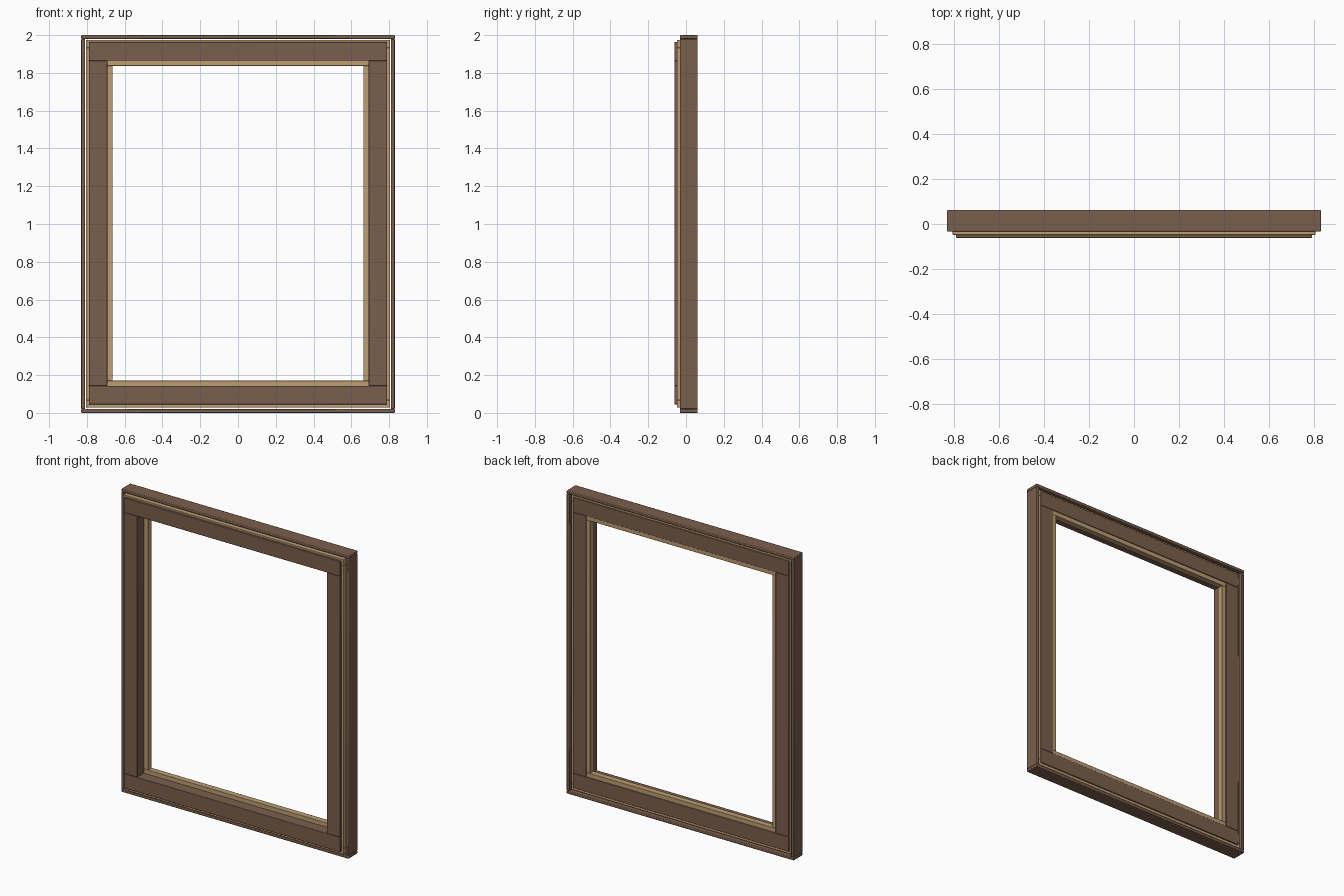
import bpy

cube = bpy.data.objects.get("Cube")
if cube:
    bpy.data.objects.remove(cube, do_unlink=True)


def make_material(name, colour):
    mat = bpy.data.materials.new(name)
    mat.use_nodes = True
    mat.diffuse_color = colour
    mat.node_tree.nodes["Principled BSDF"].inputs["Base Color"].default_value = colour
    return mat


BROWN = make_material("dark_brown_wood", (0.195, 0.114, 0.074, 1))
TAN = make_material("light_tan_wood", (0.515, 0.342, 0.171, 1))


def bar(name, x, y, z, mat, bevel):
    """Box between the given (low, high) limits, with softened edges."""
    limits = (x, y, z)
    bpy.ops.mesh.primitive_cube_add(size=1, location=[(a + b) / 2 for a, b in limits])
    obj = bpy.context.object
    obj.name = name
    obj.scale = [b - a for a, b in limits]
    bpy.ops.object.transform_apply(location=False, rotation=False, scale=True)
    obj.data.materials.append(mat)
    mod = obj.modifiers.new("soft_edges", "BEVEL")
    mod.width = bevel
    mod.segments = 2
    bpy.ops.object.shade_smooth_by_angle()


def ring(name, half_width, bottom, top, thickness, y, mat, bevel):
    """Four bars: full-width rails with stiles fitted between them."""
    rail_x = (-half_width, half_width)
    bar(name + "_bottom", rail_x, y, (bottom, bottom + thickness), mat, bevel)
    bar(name + "_top", rail_x, y, (top - thickness, top), mat, bevel)
    stile_z = (bottom + thickness, top - thickness)
    inner = half_width - thickness
    bar(name + "_left", (inner, half_width), y, stile_z, mat, bevel)
    bar(name + "_right", (-half_width, -inner), y, stile_z, mat, bevel)


# Outer casing boards
ring("casing", 0.83, 0, 2, 0.02, (-0.033, 0.062), BROWN, 0.004)
# Light core showing around the sash
ring("core", 0.805, 0.028, 1.974, 0.04, (-0.048, 0.048), TAN, 0.002)
# Main sash rails and stiles
ring("sash", 0.79, 0.045, 1.963, 0.098, (-0.062, 0.055), BROWN, 0.003)
# Light glazing stop lining the opening
ring("glazing_stop", 0.697, 0.138, 1.87, 0.033, (0.01, 0.05), TAN, 0.002)
